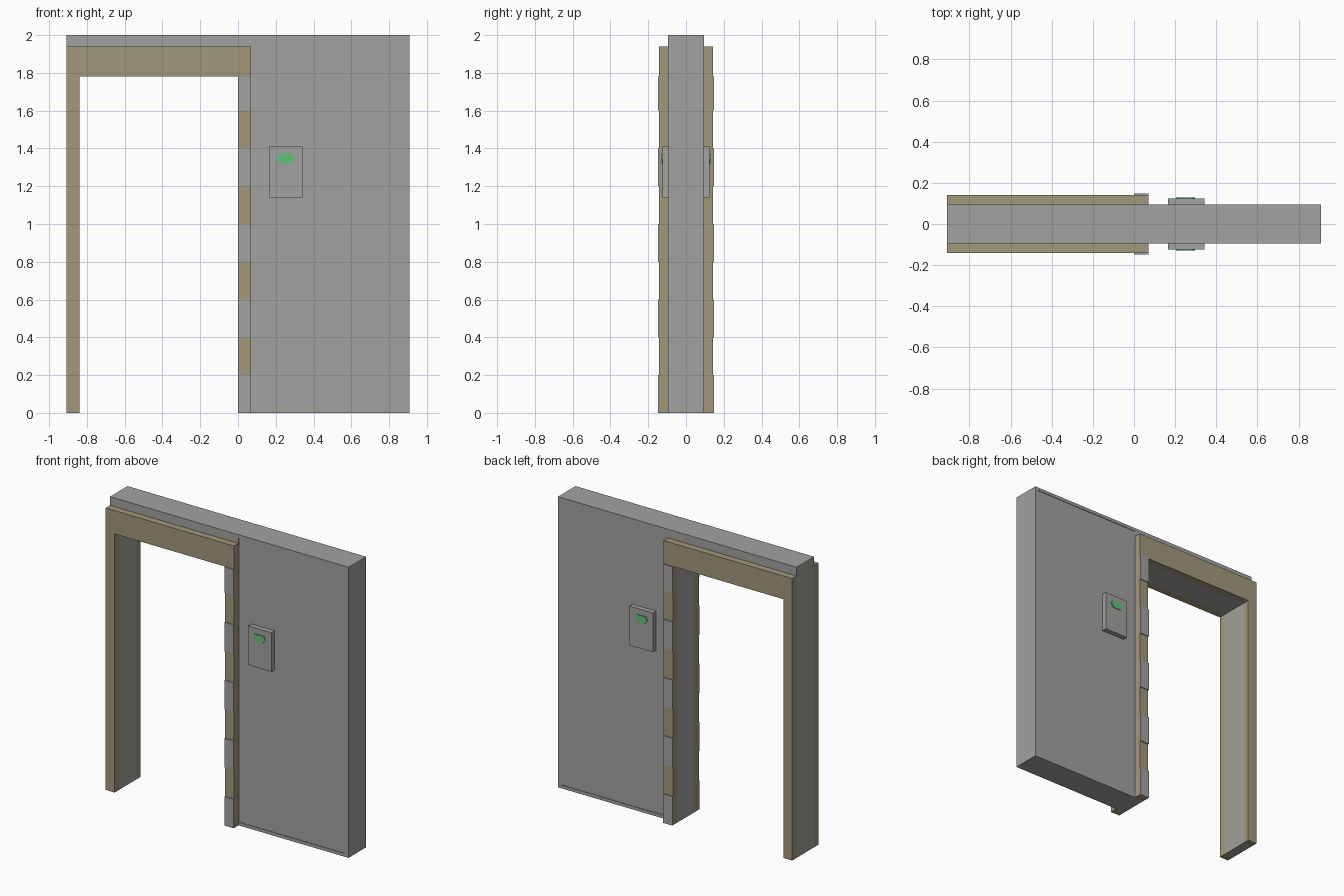
import bpy, bmesh

if "Cube" in bpy.data.objects:
    bpy.data.objects.remove(bpy.data.objects["Cube"])


def material(name, rgb):
    m = bpy.data.materials.new(name)
    m.diffuse_color = (*rgb, 1)
    m.use_nodes = True
    m.node_tree.nodes["Principled BSDF"].inputs["Base Color"].default_value = m.diffuse_color
    return m


GREY = material("grey", (0.36, 0.36, 0.35))
TAN = material("tan", (0.36, 0.31, 0.20))
GREEN = material("green", (0.12, 0.55, 0.19))


def prism(name, outline, y0, y1, mat):
    """Extrude an x-z outline from y0 to y1."""
    bm = bmesh.new()
    f = bm.faces.new([bm.verts.new((x, y0, z)) for x, z in outline])
    r = bmesh.ops.extrude_face_region(bm, geom=[f])
    verts = [v for v in r["geom"] if isinstance(v, bmesh.types.BMVert)]
    bmesh.ops.translate(bm, verts=verts, vec=(0, y1 - y0, 0))
    bmesh.ops.recalc_face_normals(bm, faces=bm.faces)
    me = bpy.data.meshes.new(name)
    bm.to_mesh(me)
    bm.free()
    me.materials.append(mat)
    ob = bpy.data.objects.new(name, me)
    bpy.context.collection.objects.link(ob)
    return ob


def box(name, x0, x1, y0, y1, z0, z1, mat):
    return prism(name, [(x0, z0), (x1, z0), (x1, z1), (x0, z1)], y0, y1, mat)


L, R, WALL, TRIM = -0.908, 0.908, 0.095, 0.142
DOOR_L, DOOR_TOP, POST, TRIM_TOP = -0.84, 1.78, 0.07, 1.94
BORDER, RECESS = 0.022, 0.004

# wall with door opening, slightly thinner at the recessed panel
prism("wall_core", [(L, 0), (DOOR_L, 0), (DOOR_L, DOOR_TOP), (0, DOOR_TOP), (0, 0),
                    (R, 0), (R, 2), (L, 2)], RECESS - WALL, WALL - RECESS, GREY)

for side, s in (("front", -1), ("back", 1)):
    # raised border around the recessed wall panel
    prism(side + "_wall_border",
          [(L, 0), (DOOR_L, 0), (DOOR_L, DOOR_TOP), (0, DOOR_TOP), (0, 0),
           (R, 0), (R, 2), (R - BORDER, 2 - BORDER), (R - BORDER, BORDER),
           (POST, BORDER), (POST, 2 - BORDER), (R - BORDER, 2 - BORDER),
           (R, 2), (L, 2)][:6]
          + [(R, BORDER), (POST, BORDER), (POST, 2 - BORDER), (R, 2 - BORDER),
             (R, 2), (L, 2)],
          s * (WALL - RECESS), s * WALL, GREY)
    box(side + "_wall_border_end", R - BORDER, R, s * (WALL - RECESS), s * WALL,
        BORDER, 2 - BORDER, GREY)
    # door trim
    prism(side + "_door_trim",
          [(L, 0), (DOOR_L, 0), (DOOR_L, DOOR_TOP), (0, DOOR_TOP), (0, 0),
           (POST, 0), (POST, TRIM_TOP), (L, TRIM_TOP)],
          s * WALL, s * TRIM, TAN)
    # warning stripes on the post
    for i in range(5):
        z = 0.4 * i
        box(f"{side}_post_stripe_{i + 1}", 0, POST, s * TRIM, s * (TRIM + 0.006),
            z, min(z + 0.2, DOOR_TOP), GREY)
    # door control with its lamp
    box(side + "_control_panel", 0.165, 0.342, s * (WALL - RECESS), s * 0.125,
        1.14, 1.41, GREY)
    prism(side + "_control_lamp",
          [(0.205, 1.345), (0.222, 1.32), (0.278, 1.32), (0.297, 1.345),
           (0.285, 1.37), (0.215, 1.37)], s * 0.125, s * 0.13, GREEN)
